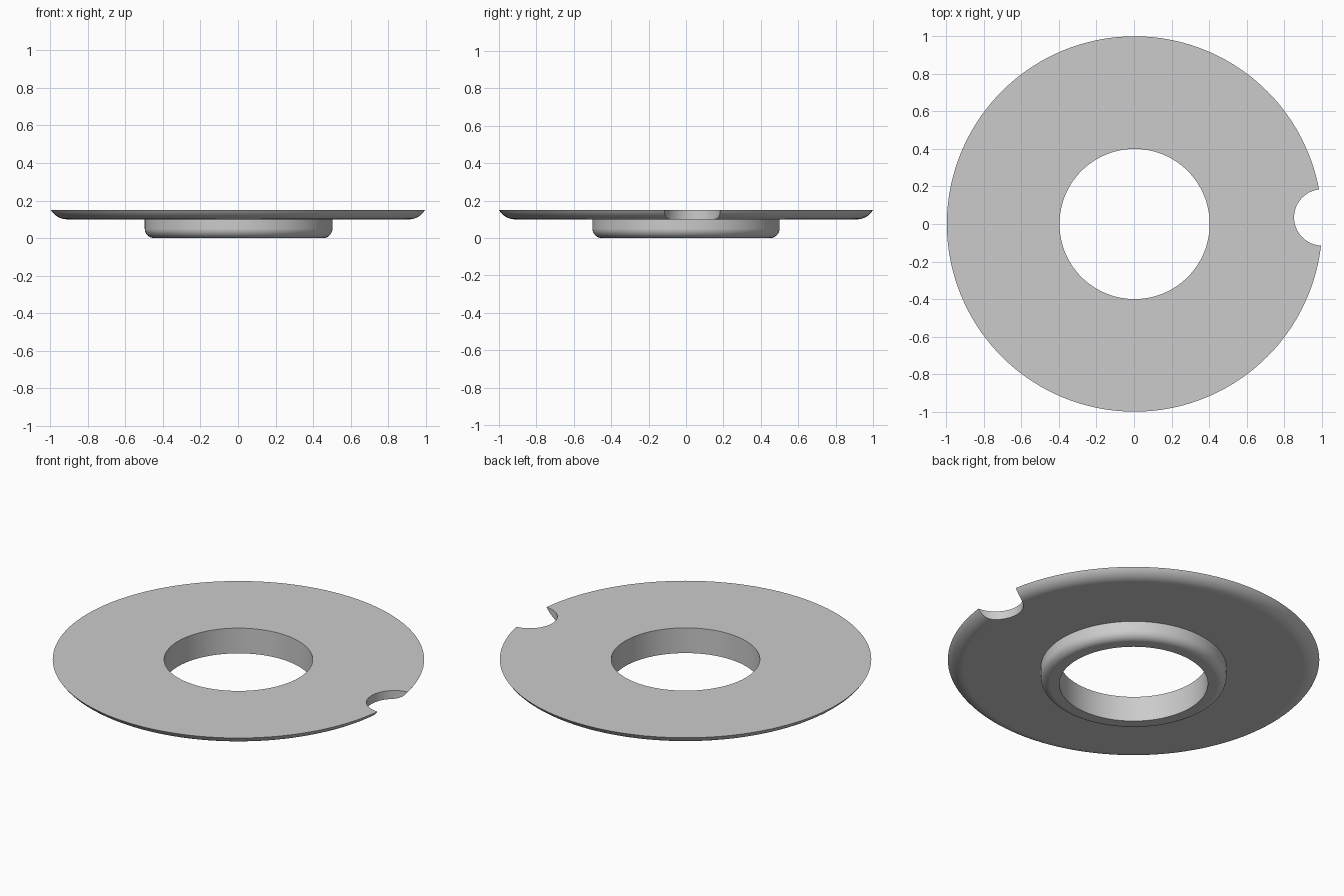
import bpy, bmesh
from math import sin, cos, radians, pi
from mathutils import Vector

default = bpy.data.objects.get("Cube")
if default:
    bpy.data.objects.remove(default, do_unlink=True)

SEGMENTS = 144
SHIFT = 0.003  # the notch trims one side, so the disc sits slightly off centre


def arc(cx, cz, r, start, end, steps=10):
    """Points on an arc in the XZ plane, angles in degrees."""
    angles = [radians(start + (end - start) * i / steps) for i in range(steps + 1)]
    return [(cx + r * cos(a), cz + r * sin(a)) for a in angles]


def lathe(name, profile):
    """Revolve a closed profile about the z axis."""
    bm = bmesh.new()
    verts = [bm.verts.new((x, 0, z)) for x, z in profile]
    edges = [bm.edges.new((v, verts[i - 1])) for i, v in enumerate(verts)]
    bmesh.ops.spin(bm, geom=verts + edges, cent=(0, 0, 0), axis=(0, 0, 1),
                   angle=2 * pi, steps=SEGMENTS, use_merge=True)
    bmesh.ops.remove_doubles(bm, verts=bm.verts, dist=1e-5)
    bmesh.ops.recalc_face_normals(bm, faces=bm.faces)
    bmesh.ops.translate(bm, verts=bm.verts, vec=Vector((SHIFT, 0, 0)))
    mesh = bpy.data.meshes.new(name)
    bm.to_mesh(mesh)
    bm.free()
    obj = bpy.data.objects.new(name, mesh)
    bpy.context.collection.objects.link(obj)
    return obj


# Plain grey metal
grey = bpy.data.materials.new("grey_metal")
grey.use_nodes = True
grey.diffuse_color = (0.6, 0.6, 0.6, 1)
grey.node_tree.nodes["Principled BSDF"].inputs["Base Color"].default_value = (0.6, 0.6, 0.6, 1)

# Flanged ring: hub with rounded lower rim, flange with curved underside edge
hub_rim = arc(0.45, 0.05, 0.05, -90, 0)
flange_rim = arc(1 - 0.1 * cos(radians(30)), 0.2, 0.1, -90, -30)
profile = [(0.4, 0.15), (0.4, 0)] + hub_rim + [(0.5, 0.1)] + flange_rim
flange = lathe("flanged_ring", profile)
flange.data.materials.append(grey)

# Round notch in the flange edge
bpy.ops.mesh.primitive_cylinder_add(vertices=64, radius=0.15, depth=0.4,
                                    location=(1 + SHIFT, 0.035, 0.15))
cutter = bpy.context.object
cutter.name = "notch_cutter"
cutter.hide_render = True
cutter.data.materials.append(grey)

cut = flange.modifiers.new("notch", 'BOOLEAN')
cut.operation = 'DIFFERENCE'
cut.solver = 'EXACT'
cut.object = cutter

bpy.ops.object.select_all(action='DESELECT')
flange.select_set(True)
bpy.context.view_layer.objects.active = flange
bpy.ops.object.modifier_apply(modifier=cut.name)
bpy.data.objects.remove(cutter, do_unlink=True)

# Smooth curves, crisp edges, flat faces kept flat
bpy.ops.object.shade_smooth_by_angle(angle=radians(28))
weighted = flange.modifiers.new("weighted_normals", 'WEIGHTED_NORMAL')
weighted.keep_sharp = True
